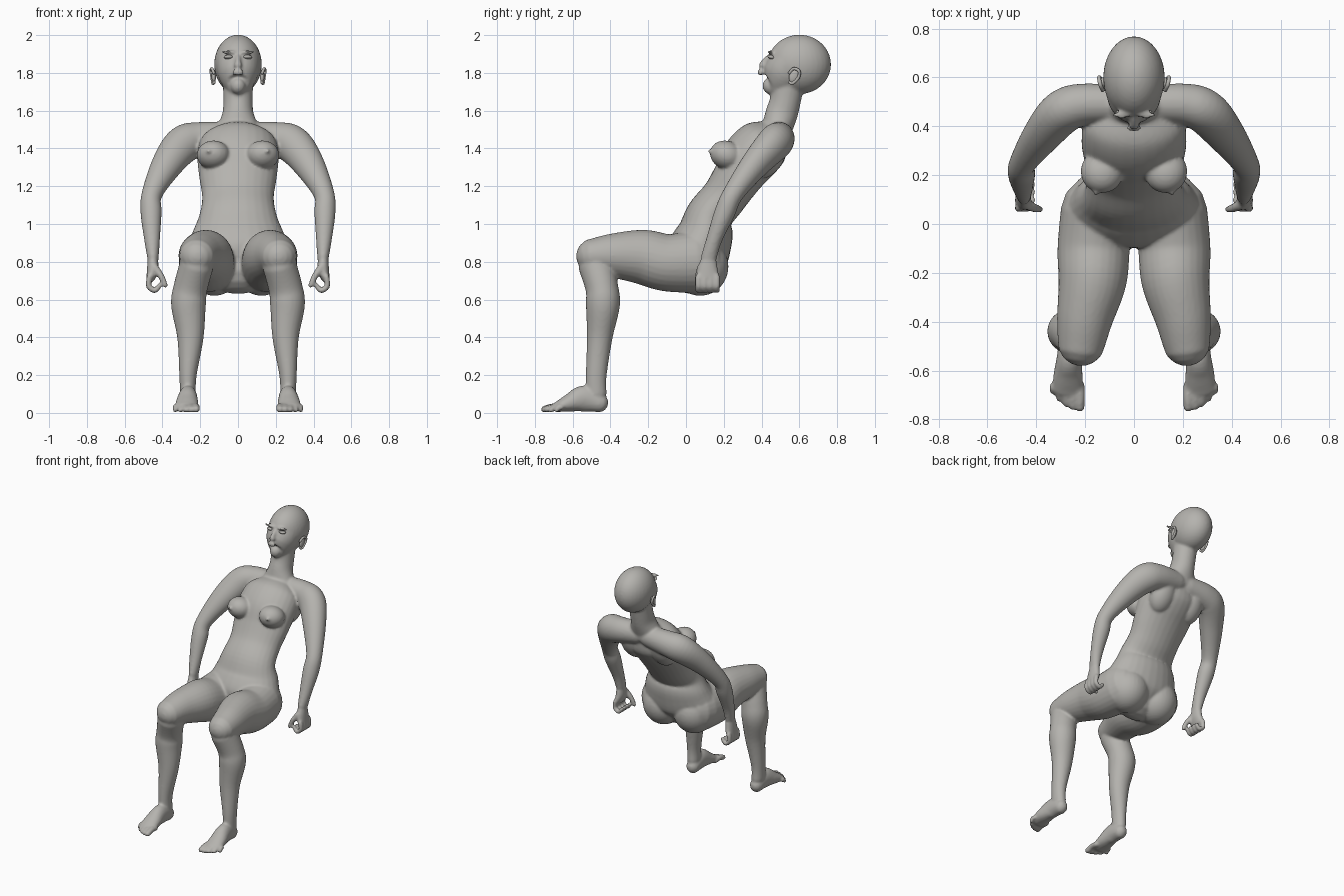
import bpy, bmesh, math
from mathutils import Vector, Matrix

cube = bpy.data.objects.get("Cube")
if cube:
    bpy.data.objects.remove(cube, do_unlink=True)

clay = bpy.data.materials.new("warm grey clay")
clay.use_nodes = True
COLOUR = (0.46, 0.45, 0.425, 1)
clay.diffuse_color = COLOUR
clay.node_tree.nodes["Principled BSDF"].inputs["Base Color"].default_value = COLOUR

X_AXIS, Y_AXIS = Vector((1, 0, 0)), Vector((0, 1, 0))
BOTH = (1, -1)
SIDES = 28


def spline(keys, steps=6):
    """Smooth interpolation through tuples of x, y, z, half width, half depth."""
    keys = [Vector(k) for k in keys]
    out = []
    for i in range(len(keys) - 1):
        p0, p1 = keys[max(i - 1, 0)], keys[i]
        p2, p3 = keys[i + 1], keys[min(i + 2, len(keys) - 1)]
        for s in range(steps):
            t = s / steps
            out.append(p1 + (p2 - p0) * (t / 2)
                       + (p0 * 2 - p1 * 5 + p2 * 4 - p3) * (t * t / 2)
                       + (p1 * 3 - p0 - p2 * 3 + p3) * (t ** 3 / 2))
    return out + [keys[-1]]


def limb(bm, keys, ref=X_AXIS, sides=(1,)):
    """Loft of ellipses along a path, with rounded ends."""
    for side in sides:
        pts = spline([(k[0] * side, *k[1:]) for k in keys])
        pos = [Vector(p[:3]) for p in pts]
        rings = []
        for i, p in enumerate(pts):
            tan = (pos[min(i + 1, len(pos) - 1)] - pos[max(i - 1, 0)]).normalized()
            wide = (ref - tan * ref.dot(tan)).normalized()
            rings.append((pos[i], wide, tan.cross(wide), p[3], p[4], tan))

        def cap(ring, sign):
            c, w, d, a, b, tan = ring
            reach = min(a, b) * sign
            angles = [math.radians(q) for q in (25, 50, 70, 85)]
            return [(c + tan * reach * math.sin(q), w, d,
                     a * math.cos(q), b * math.cos(q), tan) for q in angles]

        rings = cap(rings[0], -1)[::-1] + rings + cap(rings[-1], 1)
        loops = []
        for c, w, d, a, b, tan in rings:
            turn = [math.tau * k / SIDES for k in range(SIDES)]
            loops.append([bm.verts.new(c + w * a * math.cos(q) + d * b * math.sin(q))
                          for q in turn])
        faces = [bm.faces.new(loops[0]), bm.faces.new(loops[-1])]
        for lo, hi in zip(loops, loops[1:]):
            for k in range(SIDES):
                n = (k + 1) % SIDES
                faces.append(bm.faces.new((lo[k], lo[n], hi[n], hi[k])))
        bmesh.ops.recalc_face_normals(bm, faces=faces)


def blob(bm, centre, radii, sides=(1,), tilt=0):
    """Ellipsoid, optionally pitched about x."""
    for side in sides:
        place = (Matrix.Translation((centre[0] * side, *centre[1:]))
                 @ Matrix.Rotation(math.radians(tilt), 4, "X")
                 @ Matrix.Diagonal((*radii, 1)))
        bmesh.ops.create_uvsphere(bm, u_segments=32, v_segments=20, radius=1, matrix=place)


def finish(name, bm):
    mesh = bpy.data.meshes.new(name)
    bm.to_mesh(mesh)
    bm.free()
    mesh.materials.append(clay)
    mesh.polygons.foreach_set("use_smooth", [True] * len(mesh.polygons))
    obj = bpy.data.objects.new(name, mesh)
    bpy.context.scene.collection.objects.link(obj)
    return obj


body = bmesh.new()

# Torso, leaning back from the hips
limb(body, [(0, .03, .76, .2, .13), (0, .06, .84, .275, .165),
            (0, .1, .945, .245, .15), (0, .125, 1.045, .205, .125),
            (0, .2, 1.14, .19, .12), (0, .27, 1.245, .205, .13),
            (0, .34, 1.35, .215, .15), (0, .42, 1.43, .2, .14),
            (0, .47, 1.48, .13, .09)])
blob(body, (.13, .215, 1.365), (.088, .09, .075), BOTH, -20)
blob(body, (.155, .128, 1.385), (.012, .012, .012), BOTH)
blob(body, (.12, .44, 1.36), (.09, .08, .13), BOTH, -30)
blob(body, (.125, .075, .775), (.145, .15, .155), BOTH)

# Neck
limb(body, [(0, .48, 1.5, .12, .08), (0, .505, 1.58, .084, .085),
            (0, .525, 1.65, .078, .082), (0, .54, 1.74, .08, .085)])

# Head: cranium, tilted face, nose and lips
blob(body, (0, .6, 1.845), (.126, .168, .157))
limb(body, [(0, .56, 1.85, .118, .125), (0, .535, 1.825, .113, .115),
            (0, .51, 1.79, .105, .11), (0, .485, 1.76, .088, .1),
            (0, .458, 1.735, .062, .072), (0, .445, 1.73, .04, .045)])
limb(body, [(0, .435, 1.885, .012, .012), (0, .413, 1.86, .015, .015),
            (0, .402, 1.841, .021, .017)])
for z in (1.808, 1.795):
    blob(body, (0, .393, z), (.034, .014, .008))
blob(body, (.05, .447, 1.91), (.04, .015, .009), BOTH)

# Arms, from the shoulder girdle to the wrist
limb(body, [(.05, .49, 1.465, .075, .075), (.2, .49, 1.45, .085, .09),
            (.29, .46, 1.42, .09, .1), (.375, .365, 1.315, .075, .083),
            (.455, .25, 1.16, .055, .055), (.46, .205, 1.06, .055, .056),
            (.455, .15, .92, .042, .042), (.45, .12, .82, .042, .03)],
     Y_AXIS, BOTH)

# Hands with loosely curled fingers and thumb
limb(body, [(.45, .12, .81, .042, .028), (.452, .115, .76, .055, .03),
            (.46, .115, .72, .06, .025)], Y_AXIS, BOTH)
for i in range(4):
    y = .065 + .033 * i
    limb(body, [(.468, y, .72, .016, .016), (.472, y, .67, .015, .015),
                (.44, y, .648, .015, .015), (.415, y, .675, .013, .013)],
         Y_AXIS, BOTH)
limb(body, [(.44, .08, .77, .022, .02), (.405, .065, .72, .018, .017),
            (.385, .06, .675, .014, .014)], Y_AXIS, BOTH)

# Thighs
limb(body, [(.15, .05, .8, .15, .165), (.165, -.1, .795, .148, .152),
            (.17, -.23, .825, .14, .145), (.2, -.38, .833, .116, .119),
            (.215, -.485, .83, .098, .096)], X_AXIS, BOTH)

# Lower legs
limb(body, [(.22, -.475, .78, .09, .095), (.252, -.445, .66, .09, .087),
            (.262, -.44, .57, .092, .09), (.252, -.457, .4, .07, .068),
            (.265, -.475, .2, .046, .055), (.265, -.475, .1, .042, .055)],
     X_AXIS, BOTH)

# Feet and toes
limb(body, [(.262, -.457, .052, .045, .05), (.265, -.54, .075, .05, .07),
            (.27, -.62, .052, .06, .047), (.272, -.68, .032, .062, .028)],
     X_AXIS, BOTH)
for i in range(5):
    x, r = .221 + .028 * i, .019 - .0015 * i
    tip = -.75 + .004 * i * i
    limb(body, [(x, -.66, .028, r, r), (x, (tip - .66) / 2, .032, r, r),
                (x, tip, r, r, r)], X_AXIS, BOTH)

# Fuse all parts into one smooth skin
skin = finish("body", body)
remesh = skin.modifiers.new("fuse", "REMESH")
remesh.mode = "VOXEL"
remesh.voxel_size = .0085
remesh.use_smooth_shade = True
relax = skin.modifiers.new("relax", "SMOOTH")
relax.factor = .5
relax.iterations = 5

# Eyes
eyes = bmesh.new()
blob(eyes, (.05, .452, 1.883), (.025, .02, .011), BOTH, -15)
finish("eyes", eyes)

# Ears: a flat shell with a thicker rim
ears = bmesh.new()
blob(ears, (.128, .572, 1.783), (.012, .026, .038), BOTH, -20)
rim = [(.126, .55, 1.75), (.133, .565, 1.745), (.138, .595, 1.775),
       (.143, .598, 1.81), (.138, .57, 1.822), (.128, .548, 1.8)]
limb(ears, [(*p, .008, .008) for p in rim], X_AXIS, BOTH)
finish("ears", ears)
